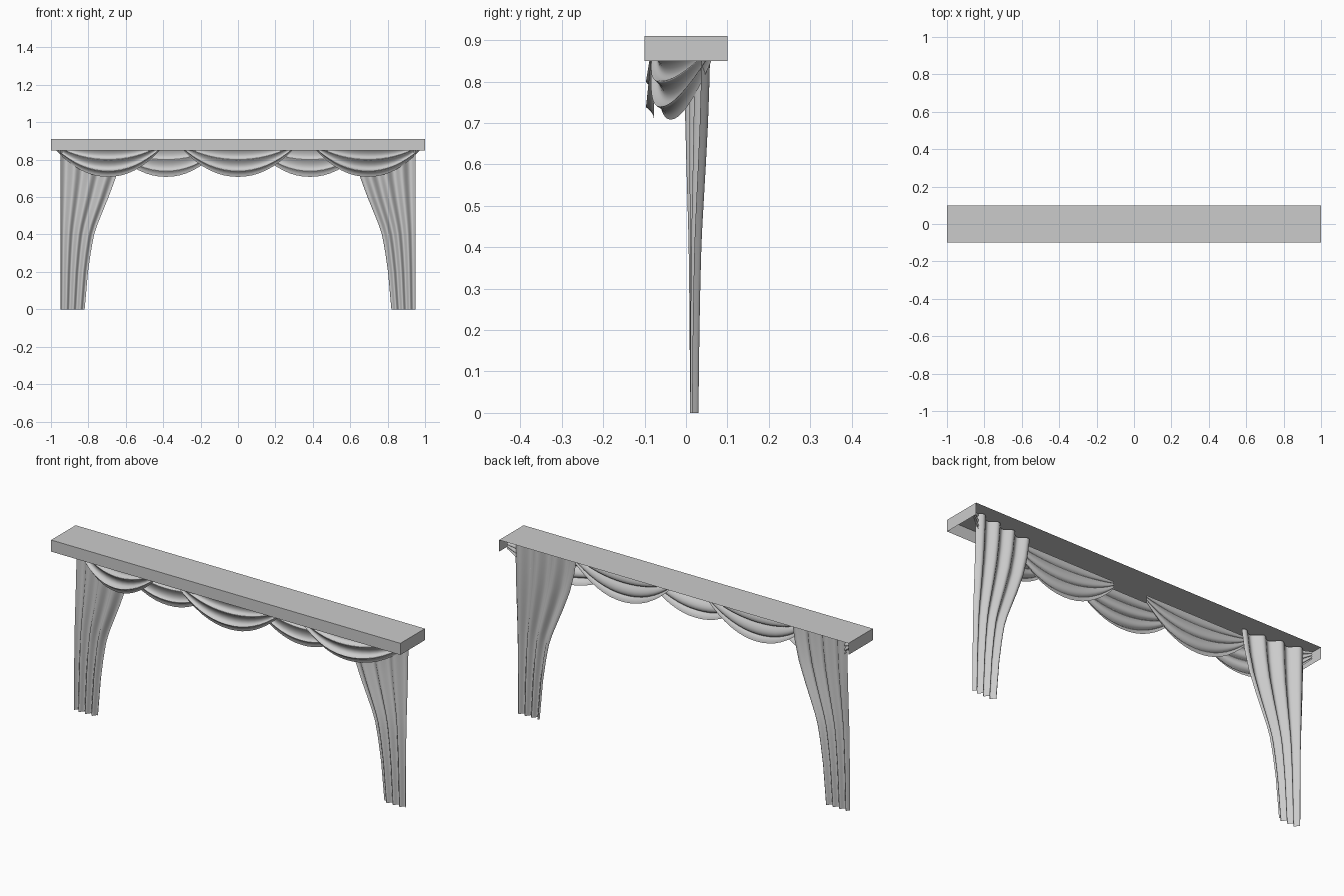
import bpy, math

if "Cube" in bpy.data.objects:
    bpy.data.objects.remove(bpy.data.objects["Cube"])


def make(name, verts, faces, smooth=True):
    me = bpy.data.meshes.new(name)
    me.from_pydata(verts, [], faces)
    me.update()
    ob = bpy.data.objects.new(name, me)
    bpy.context.collection.objects.link(ob)
    if smooth:
        me.shade_smooth()
    return ob


def sheet(name, fn, nu, nv, flip=False):
    """Grid surface from fn(u, v), u and v in 0..1."""
    verts = [fn(i / nu, j / nv) for j in range(nv + 1) for i in range(nu + 1)]
    faces = []
    for j in range(nv):
        for i in range(nu):
            a = j * (nu + 1) + i
            f = (a, a + nu + 1, a + nu + 2, a + 1)
            faces.append(f[::-1] if flip else f)
    return make(name, verts, faces)


# pelmet: top, front and two ends, open below and behind
X, Y, Z0, Z1 = 1.0, 0.1, 0.85, 0.91
make("pelmet",
     [(-X, -Y, Z0), (X, -Y, Z0), (X, Y, Z0), (-X, Y, Z0),
      (-X, -Y, Z1), (X, -Y, Z1), (X, Y, Z1), (-X, Y, Z1)],
     [(4, 5, 6, 7), (0, 1, 5, 4), (1, 2, 6, 5), (3, 0, 4, 7)], smooth=False)


# swags: draped sheets with three sagging folds
def swag(name, cx, half, plan, amp, side=1):
    def fn(u, v):
        s = 2 * u - 1
        top, low = 0.895, 0.708 + 0.15 * abs(s) ** 2.1
        z = top + (low - top) * v
        sag = 0.35 + 0.65 * (1 - s * s)
        fold = 0.5 - 0.5 * math.cos(6 * math.pi * v ** 1.1)
        y = plan(s) - amp * sag * fold
        z -= 0.008 * sag * math.sin(6 * math.pi * v)
        return (side * (cx + half * s), y, z)
    return sheet(name, fn, 16, 30, side < 0)


swag("swag_centre", 0, 0.30, lambda s: -0.077, 0.02)
for side, tag in ((-1, "left"), (1, "right")):
    swag("swag_back_" + tag, 0.385, 0.29, lambda s: -0.025, 0.014, side)
    # outer swag turns backward round the end
    swag("swag_end_" + tag, 0.695, 0.285,
         lambda s: -0.037 + 0.068 * s + 0.034 * s * s, 0.025, side)

# side curtains: inner edge (z, x) gathers inward on the way down
EDGE = [(0, 0.82), (0.2, 0.802), (0.32, 0.785), (0.42, 0.765), (0.5, 0.733),
        (0.6, 0.692), (0.7, 0.655), (0.8, 0.63), (0.9, 0.615)]


def inner_x(z):
    for (za, xa), (zb, xb) in zip(EDGE, EDGE[1:]):
        if z <= zb:
            return xa + (xb - xa) * (z - za) / (zb - za)
    return EDGE[-1][1]


def curtain(name, side):
    def fn(u, v):
        z = 0.9 * (1 - v)
        xi = inner_x(z)
        k = (0.82 - xi) / 0.205
        x = xi + (0.95 - xi) * u
        base = (1 - k) * 0.02 + k * (0.003 + 0.044 * u)
        wave = math.sin(2 * math.pi * 3.5 * u + 0.6)
        y = base + (0.010 + 0.006 * k) * wave
        return (side * x, y, z)
    return sheet(name, fn, 42, 18, side < 0)


curtain("curtain_left", -1)
curtain("curtain_right", 1)
